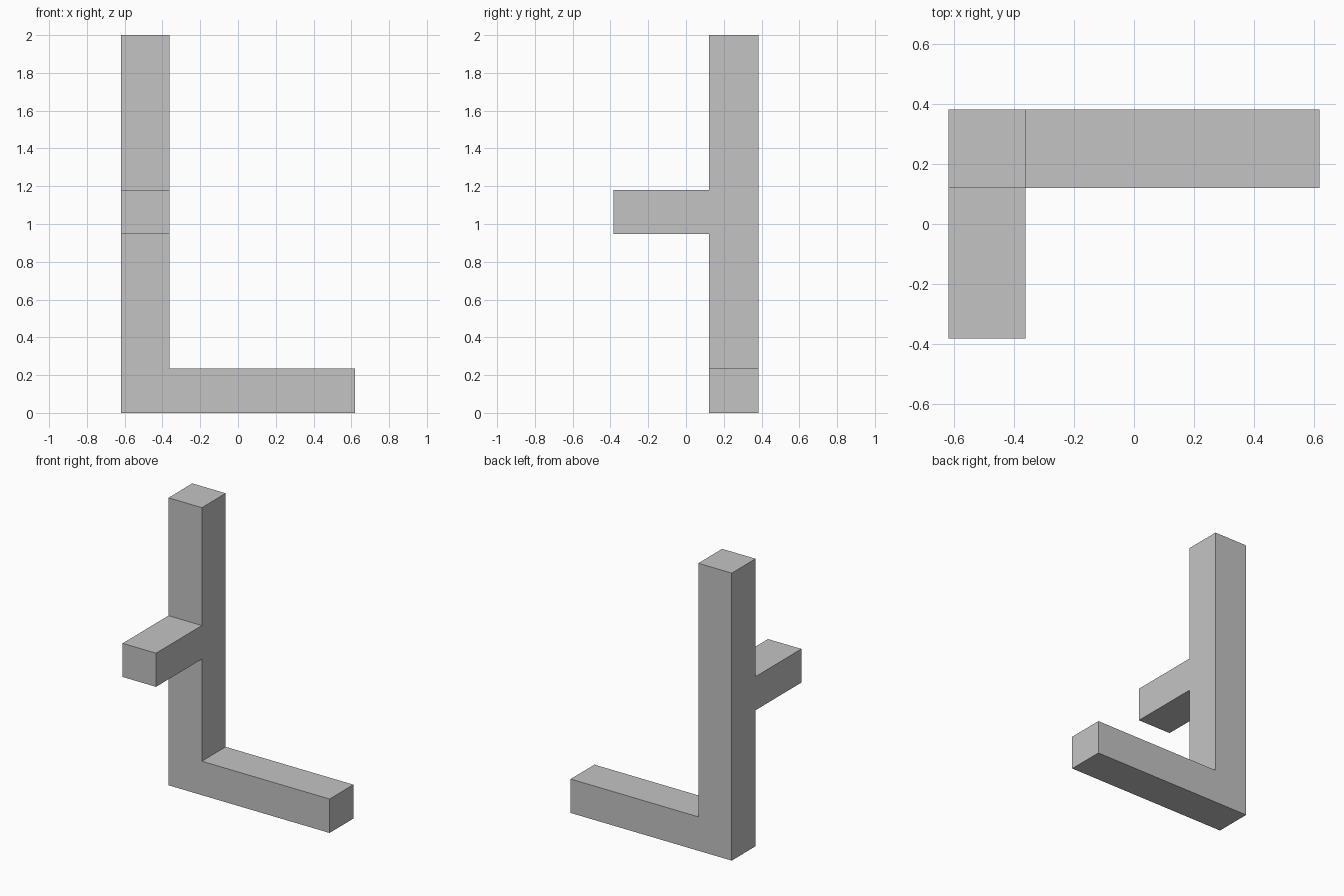
import bpy
import bmesh
from mathutils import Vector

cube = bpy.data.objects.get("Cube")
if cube:
    bpy.data.objects.remove(cube, do_unlink=True)

# Plain grey material
grey = bpy.data.materials.new("plain_grey")
grey.use_nodes = True
colour = (0.55, 0.55, 0.55, 1)
grey.diffuse_color = colour
grey.node_tree.nodes["Principled BSDF"].inputs["Base Color"].default_value = colour

LEFT, FRONT, UP = Vector((1, 0, 0)), Vector((0, -1, 0)), Vector((0, 0, 1))
X0, X1, X_END = -0.62, -0.363, 0.62
Y_FRONT, Y0, Y1 = -0.383, 0.121, 0.383
FOOT_TOP, ARM_BOTTOM, ARM_TOP, TOP = 0.236, 0.946, 1.18, 2.0

bm = bmesh.new()


def face_towards(direction, height):
    """Outermost face in a direction whose centre is at the given height."""
    bm.normal_update()
    found = [f for f in bm.faces if f.normal.dot(direction) > 0.9
             and abs(f.calc_center_median().z - height) < 0.01]
    return max(found, key=lambda f: f.calc_center_median().dot(direction))


def pull(face, offset):
    """Extrude one face along an offset, leaving no inner face."""
    new = bmesh.ops.extrude_discrete_faces(bm, faces=[face])["faces"][0]
    bmesh.ops.translate(bm, verts=new.verts, vec=offset)


# Post: a corner block extended upwards in sections
corner = [(X0, Y0), (X1, Y0), (X1, Y1), (X0, Y1)]
bottom = bm.faces.new([bm.verts.new((x, y, 0)) for x, y in reversed(corner)])
top = bm.faces.new([bm.verts.new((x, y, FOOT_TOP)) for x, y in corner])
low, high = list(reversed(bottom.verts)), list(top.verts)
for i in range(4):
    j = (i + 1) % 4
    bm.faces.new((low[i], low[j], high[j], high[i]))
level = FOOT_TOP
for height in (ARM_BOTTOM, ARM_TOP, TOP):
    pull(face_towards(UP, level), UP * (height - level))
    level = height

# Foot to the left and arm to the front
pull(face_towards(LEFT, FOOT_TOP / 2), LEFT * (X_END - X1))
pull(face_towards(FRONT, (ARM_BOTTOM + ARM_TOP) / 2), FRONT * (Y0 - Y_FRONT))

# Merge the flush sections into clean flat sides
bmesh.ops.dissolve_limit(bm, angle_limit=0.01, verts=bm.verts, edges=bm.edges)
bmesh.ops.recalc_face_normals(bm, faces=bm.faces)

mesh = bpy.data.meshes.new("branched_beam")
bm.to_mesh(mesh)
bm.free()
mesh.materials.append(grey)
beam = bpy.data.objects.new("branched_beam", mesh)
bpy.context.collection.objects.link(beam)
